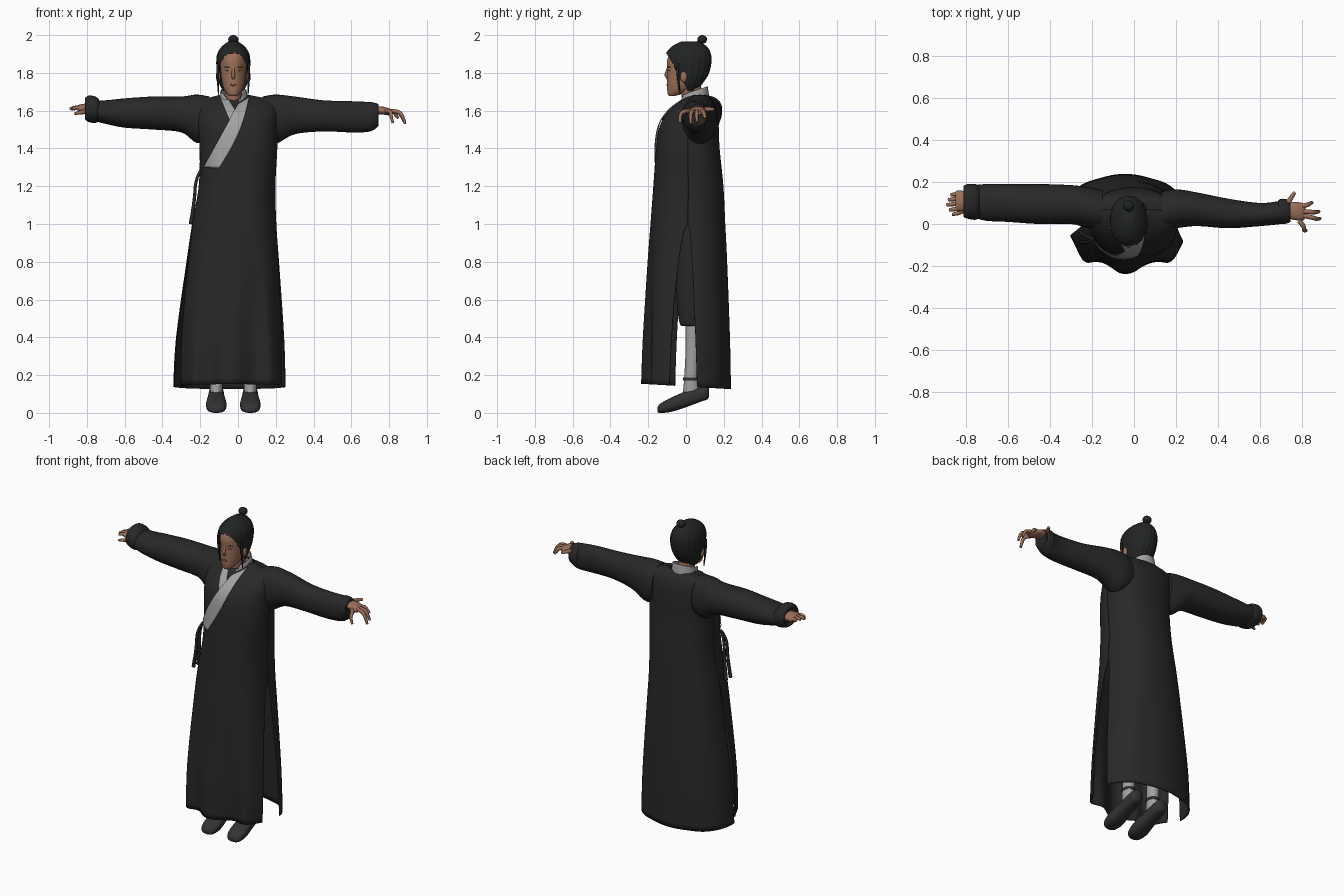
import bpy, bmesh
from math import sin, cos, pi, radians, copysign

cube = bpy.data.objects.get("Cube")
if cube:
    bpy.data.objects.remove(cube)


def material(name, rgb):
    m = bpy.data.materials.new(name)
    m.use_nodes = True
    m.diffuse_color = (*rgb, 1)
    m.node_tree.nodes["Principled BSDF"].inputs["Base Color"].default_value = (*rgb, 1)
    return m


ROBE = material("charcoal cloth", (.021, .021, .021))
HAIR = material("black hair", (.016, .018, .018))
GREY = material("pale grey cloth", (.36, .36, .36))
SKIN = material("skin", (.33, .16, .1))
LIPS = material("lips and lids", (.21, .09, .06))
SHOE = material("dark shoe", (.032, .032, .034))
MID = -.025  # x of head and neck


def finish(obj, mat, thick=0):
    obj.data.materials.clear()
    obj.data.materials.append(mat)
    bpy.ops.object.select_all(action='DESELECT')
    obj.select_set(True)
    bpy.context.view_layer.objects.active = obj
    bpy.ops.object.shade_smooth_by_angle(angle=radians(50))
    if thick:
        mod = obj.modifiers.new("thickness", 'SOLIDIFY')
        mod.thickness, mod.offset = thick, 0
    return obj


def dense(rows, k=5):
    """Smooth interpolation through the section rows."""
    out = []
    for i in range(len(rows) - 1):
        a, b, c, d = rows[max(i - 1, 0)], rows[i], rows[i + 1], rows[min(i + 2, len(rows) - 1)]
        for j in range(k):
            t = j / k
            out.append([q + .5 * t * (r - p + t * (2 * p - 5 * q + 4 * r - s + t * (3 * (q - r) + s - p)))
                        for p, q, r, s in zip(a, b, c, d)])
    return out + [list(rows[-1])]


def section(row, t, p):
    s, a0, a1, b0, b1 = row
    f = lambda v: copysign(abs(v) ** (2 / p), v)
    return (a0 + a1) / 2 + (a1 - a0) / 2 * f(cos(t)), (b0 + b1) / 2 + (b1 - b0) / 2 * f(sin(t))


def grid_object(name, grid, mat, wrap=False, caps=False, thick=0, drop=None):
    """Skin a grid of points; drop is a rule for faces to leave out."""
    bm = bmesh.new()
    vs = [[bm.verts.new(p) for p in line] for line in grid]
    n = len(vs[0])
    for lo, hi in zip(vs, vs[1:]):
        for i in range(n if wrap else n - 1):
            j = (i + 1) % n
            bm.faces.new((lo[i], lo[j], hi[j], hi[i]))
    if caps:
        bm.faces.new(vs[0])
        bm.faces.new(vs[-1])
    bmesh.ops.recalc_face_normals(bm, faces=bm.faces)
    if drop:
        gone = [f for f in bm.faces if drop(f.calc_center_median())]
        bmesh.ops.delete(bm, geom=gone, context='FACES')
    mesh = bpy.data.meshes.new(name)
    bm.to_mesh(mesh)
    bm.free()
    obj = bpy.data.objects.new(name, mesh)
    bpy.context.collection.objects.link(obj)
    return finish(obj, mat, thick)


def loft(name, rows, mat, axis='Z', n=32, p=2.1, caps=True, warp=None, **kw):
    place = {'X': lambda s, a, b: (s, a, b), 'Y': lambda s, a, b: (a, s, b), 'Z': lambda s, a, b: (a, b, s)}[axis]
    grid = []
    for row in dense(rows):
        line = [place(row[0], *section(row, 2 * pi * i / n, p)) for i in range(n)]
        grid.append([warp(*v, i) for i, v in enumerate(line)] if warp else line)
    return grid_object(name, grid, mat, True, caps, **kw)


def tube(name, points, mat):
    """Tapered round strand through (x, y, z, radius) points."""
    cu = bpy.data.curves.new(name, 'CURVE')
    cu.dimensions, cu.bevel_depth, cu.bevel_resolution, cu.use_fill_caps = '3D', 1, 2, True
    sp = cu.splines.new('NURBS')
    sp.points.add(len(points) - 1)
    for q, (x, y, z, r) in zip(sp.points, points):
        q.co, q.radius = (x, y, z, 1), r
    sp.use_endpoint_u, sp.order_u, sp.resolution_u = True, 3, 5
    obj = bpy.data.objects.new(name, cu)
    bpy.context.collection.objects.link(obj)
    bpy.ops.object.select_all(action='DESELECT')
    obj.select_set(True)
    bpy.context.view_layer.objects.active = obj
    bpy.ops.object.convert(target='MESH')
    return finish(bpy.context.object, mat)


def ball(name, loc, scale, mat):
    bpy.ops.mesh.primitive_uv_sphere_add(segments=20, ring_count=12, radius=1, location=loc)
    obj = bpy.context.object
    obj.name, obj.scale = name, scale
    return finish(obj, mat)


# Robe: front and back panels, joined above the side slits
robe_rows = dense([
    (.14, -.34, .255, -.235, .235), (.4, -.325, .245, -.225, .23), (.8, -.27, .215, -.2, .215),
    (1, -.24, .2, -.185, .205), (1.2, -.205, .195, -.17, .195), (1.4, -.2, .205, -.155, .175),
    (1.52, -.21, .205, -.135, .17), (1.6, -.21, .205, -.085, .16), (1.65, -.19, .18, -.022, .14),
    (1.68, -.1, .06, .03, .11)])
P = 2.3


def robe_panel(name, start, first_gap, last_gap, fold, tuck, n=64):
    """fold deepens the hem waves; tuck draws the right edge in under the other panel."""
    grid = []
    for row in robe_rows:
        slit = max(0, (1 - row[0]) / .86) ** .6
        flare = max(0, (1.1 - row[0]) / .96)
        a, b = start + radians(first_gap) * slit, start + pi - radians(last_gap) * slit
        line = []
        for i in range(n + 1):
            t = a + (b - a) * i / n
            x, y = section(row, t, P)
            y *= 1 + fold * flare ** 1.5 * (cos(8 * t) - 1)
            line.append((x - tuck * flare * min(0, x - MID), y, row[0] - .06 * y * flare))
        grid.append(line)
    grid_object(name, grid, ROBE, thick=.006)


robe_panel("robe_front", pi, 14, 25, .11, .11)
robe_panel("robe_back", 0, 12, 1, .015, 0)


# Crossed collar bands lying on the chest
def chest_y(x, z):
    lo = max((r for r in robe_rows if r[0] <= z), key=lambda r: r[0])
    hi = min((r for r in robe_rows if r[0] >= z), key=lambda r: r[0])
    f = (z - lo[0]) / max(hi[0] - lo[0], 1e-6)
    _, x0, x1, y0, y1 = [u + (v - u) * f for u, v in zip(lo, hi)]
    d = min(1, abs((x - (x0 + x1) / 2) / ((x1 - x0) / 2)))
    return (y0 + y1) / 2 - (y1 - y0) / 2 * (1 - d ** P) ** (1 / P)


def band(name, a, b, c, d, lift, bulge):
    grid = []
    for i in range(25):
        u, line = i / 24, []
        for j in range(9):
            v = j / 8
            x, z = [(a[k] * (1 - u) + b[k] * u) * (1 - v) + (d[k] * (1 - u) + c[k] * u) * v for k in (0, 1)]
            x += bulge * v * sin(pi * u)
            line.append((x, chest_y(x, z) - lift, z))
        grid.append(line)
    grid_object(name, grid, GREY, thick=.004)


band("collar_under", (-.095, 1.672), (-.045, 1.55), (.005, 1.57), (-.055, 1.665), .007, 0)
band("collar_over", (.0, 1.635), (-.182, 1.3), (-.1, 1.295), (.06, 1.672), .012, .025)

# Neck and standing collar, open at the throat
loft("neck", [(1.56, -.07, .02, .0, .1), (1.64, -.07, .02, -.018, .09), (1.73, -.07, .02, -.03, .08)], SKIN)
loft("neck_collar", [(1.6, -.105, .058, -.042, .125), (1.65, -.1, .052, -.034, .12), (1.71, -.09, .043, -.028, .112)],
     GREY, caps=False, thick=.006, n=64, warp=lambda x, y, z, i: (x, y, z + .35 * (y - .06)),
     drop=lambda c: c.y < .02 and abs(c.x - MID) < (c.z - 1.59) * .5)

# Sleeves with rolled cuffs
loft("right_sleeve", [
    (-.15, -.03, .16, 1.44, 1.675), (-.22, -.02, .175, 1.43, 1.685), (-.3, 0, .185, 1.485, 1.675),
    (-.45, 0, .19, 1.5, 1.675), (-.6, .01, .19, 1.51, 1.665), (-.7, .015, .19, 1.53, 1.655),
    (-.76, .03, .185, 1.545, 1.655)], ROBE, 'X')
loft("left_sleeve", [
    (.13, -.03, .155, 1.44, 1.675), (.2, -.02, .165, 1.425, 1.685), (.3, -.01, .15, 1.475, 1.675),
    (.45, -.02, .12, 1.49, 1.655), (.6, -.01, .1, 1.485, 1.65), (.7, 0, .11, 1.49, 1.645),
    (.745, .01, .11, 1.52, 1.635)], ROBE, 'X')
loft("right_cuff", [(-.735, .03, .18, 1.545, 1.66), (-.755, .02, .19, 1.535, 1.675), (-.79, .025, .19, 1.54, 1.68),
                    (-.81, .035, .18, 1.555, 1.665), (-.795, .05, .17, 1.57, 1.65)], ROBE, 'X')
loft("left_cuff", [(.685, .01, .11, 1.51, 1.635), (.7, 0, .12, 1.505, 1.645), (.735, .005, .115, 1.515, 1.638),
                   (.742, .02, .1, 1.535, 1.62)], ROBE, 'X')

# Hands
loft("left_palm", [(.71, .03, .09, 1.575, 1.62), (.76, .02, .105, 1.58, 1.622), (.8, .015, .1, 1.575, 1.612),
                   (.815, .03, .09, 1.58, 1.6)], SKIN, 'X', n=20)
loft("right_palm", [(-.75, .08, .14, 1.585, 1.635), (-.8, .065, .155, 1.585, 1.638), (-.84, .06, .16, 1.59, 1.632),
                    (-.85, .07, .15, 1.6, 1.627)], SKIN, 'X', n=20)
for x, y, z in ((.82, -.035, 1.535), (.885, .022, 1.53), (.88, .055, 1.54), (.848, .098, 1.56)):
    base = .05 + (y - .035) * .5
    tube("left_finger", [(.785, base, 1.597, .012), (.4 + x / 2, (base + y) / 2, 1.6, .011),
                         (x - .012, y, 1.575, .01), (x, y + .004, z, .007)], SKIN)
for i in range(4):
    bow, y = .012 * abs(i - 1.2), .075 + .024 * i
    tube("right_finger", [(-.83, y, 1.612, .011), (-.865 + bow, y - .005, 1.622, .011),
                          (-.892 + bow, y - .008, 1.608, .008)], SKIN)
tube("left_thumb", [(.725, .085, 1.605, .013), (.745, .125, 1.61, .012), (.765, .15, 1.605, .008)], SKIN)
tube("right_thumb", [(-.78, .085, 1.6, .013), (-.825, .05, 1.59, .012), (-.865, .045, 1.585, .007)], SKIN)

# Head and face
loft("head", [
    (1.678, -.045, -.005, -.09, -.06), (1.69, -.06, .01, -.097, -.02), (1.72, -.077, .027, -.1, .03),
    (1.77, -.088, .038, -.1, .07), (1.82, -.093, .043, -.1, .1), (1.87, -.095, .045, -.099, .11),
    (1.92, -.085, .035, -.075, .1), (1.95, -.055, .005, -.03, .06)], SKIN)
tube("nose", [(MID, -.093, 1.835, .006), (MID, -.099, 1.81, .008), (MID, -.107, 1.785, .01), (MID, -.095, 1.772, .009)], SKIN)
ball("lips", (MID, -.097, 1.737), (.017, .007, .006), LIPS)
for side in (-1, 1):
    x = MID + side * .029
    ball("eye", (x, -.089, 1.812), (.013, .005, .003), LIPS)
    tube("eyebrow", [(x - side * .014, -.096, 1.828, .002), (x + side * .004, -.091, 1.835, .0025),
                     (x + side * .018, -.083, 1.83, .0015)], HAIR)
    ball("ear", (MID + side * .08, -.012, 1.78), (.012, .018, .03), SKIN)
    x = MID + side * .082
    tube("hair_lock", [(x, -.045, 1.85, .008), (x, -.045, 1.77, .007), (x - side * .004, -.03, 1.685, .003)], HAIR)


# Combed-back hair with ridges, and a bun
def ridges(x, y, z, i):
    f = .98 + .025 * (i % 4 in (1, 2))
    return MID + (x - MID) * f, .015 + (y - .015) * f, z


loft("hair", [
    (1.705, -.08, .03, -.06, .055), (1.74, -.098, .048, -.08, .085), (1.79, -.11, .06, -.1, .118),
    (1.85, -.115, .065, -.107, .134), (1.9, -.11, .06, -.106, .132), (1.94, -.085, .035, -.075, .11),
    (1.966, -.05, 0, -.025, .07)], HAIR, n=80, warp=ridges, drop=lambda c: c.z < 1.882 - 1.75 * (c.y + .09))
tube("bun_stem", [(MID, .06, 1.94, .025), (MID, .075, 1.96, .014), (MID, .085, 1.975, .016)], HAIR)
ball("bun", (MID, .086, 1.977), (.027, .025, .023), HAIR)

# Side tie ribbons
for dy in (-.015, .015):
    tube("tie_ribbon", [(-.195, -.07, 1.29, .007), (-.225, -.075 + dy, 1.24, .008),
                        (-.23, -.07 + dy, 1.12, .009), (-.25, -.065 + dy * 1.5, 1, .011)], ROBE)

# Legs and shoes
for side, cx in (("right", -.115), ("left", .065)):
    def at(rows):
        return [(s, cx - w, cx + w, lo, hi) for s, w, lo, hi in rows]
    loft(side + "_trouser", at([(.46, .04, -.02, .075), (.48, .055, -.035, .085), (.6, .068, -.05, .1),
                                (.8, .08, -.055, .11), (1.1, .085, -.07, .11)]), ROBE)
    loft(side + "_sock", at([(.08, .032, -.02, .085), (.18, .033, -.01, .065), (.35, .038, -.002, .075),
                             (.5, .042, -.005, .08)]), GREY)
    loft(side + "_ankle_band", at([(.172, .036, -.015, .07), (.18, .038, -.016, .072), (.188, .036, -.014, .069)]), SHOE)
    loft(side + "_shoe", at([(-.152, .025, .004, .028), (-.135, .045, 0, .05), (-.08, .054, .005, .08),
                             (0, .045, .03, .115), (.08, .04, .06, .138), (.11, .034, .07, .146),
                             (.122, .018, .085, .138)]), SHOE, 'Y', p=2.6)
